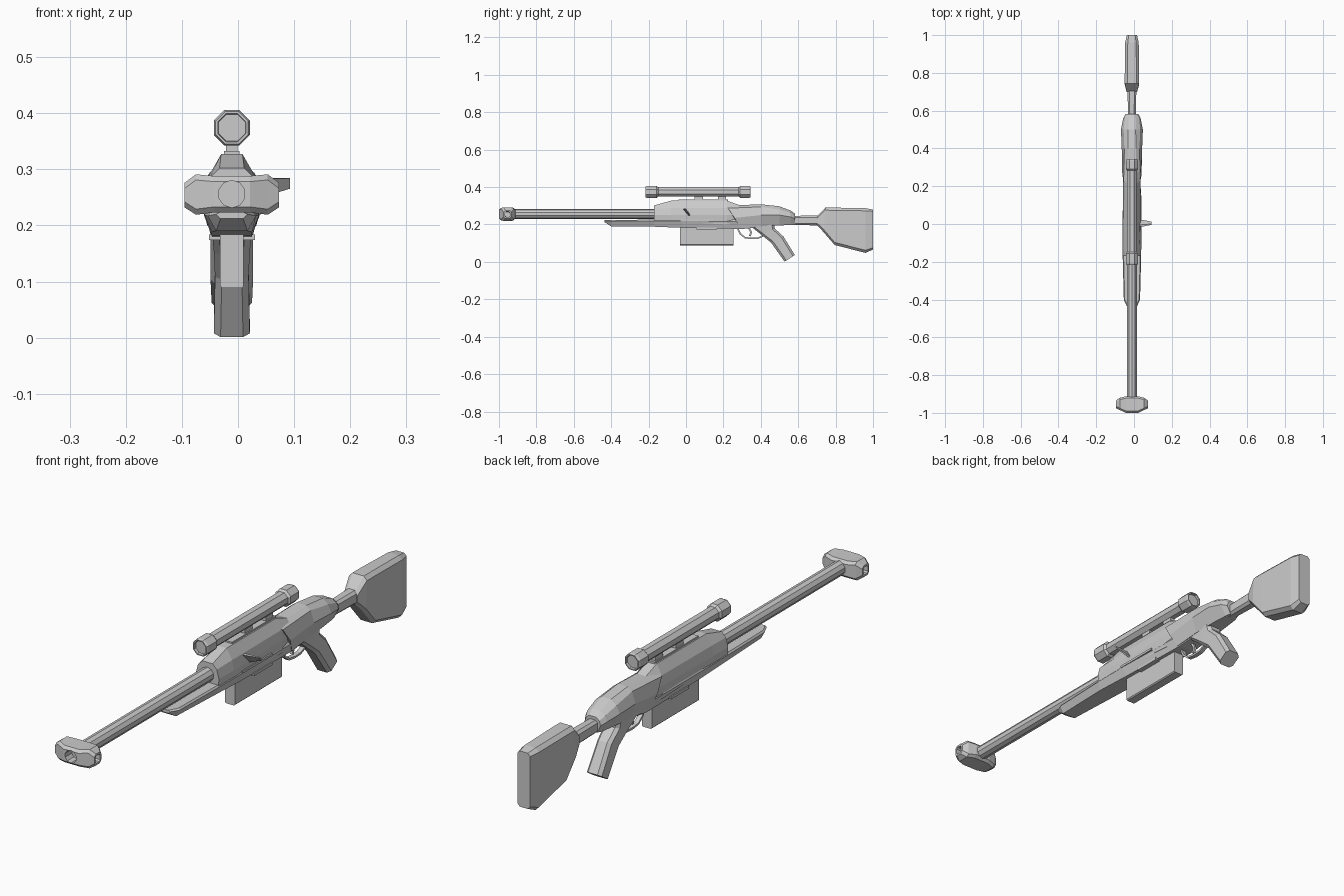
import bpy, bmesh, math
from mathutils import Vector

if "Cube" in bpy.data.objects:
    bpy.data.objects.remove(bpy.data.objects["Cube"])

CX = -0.011          # the rifle axis; the bolt handle shifts the bounds
BARREL_Z = 0.256
SCOPE_Z = 0.374

grey = bpy.data.materials.new("light_grey")
grey.diffuse_color = (0.6, 0.6, 0.6, 1)
grey.use_nodes = True
grey.node_tree.nodes["Principled BSDF"].inputs["Base Color"].default_value = grey.diffuse_color


def finish(bm, name):
    bmesh.ops.recalc_face_normals(bm, faces=bm.faces)
    me = bpy.data.meshes.new(name)
    bm.to_mesh(me)
    bm.free()
    ob = bpy.data.objects.new(name, me)
    ob.location.x = CX
    me.materials.append(grey)
    bpy.context.collection.objects.link(ob)
    return ob


def loft_bm(rings):
    """Skin closed rings of equal length and cap both ends."""
    bm = bmesh.new()
    rows = [[bm.verts.new(p) for p in r] for r in rings]
    for a, b in zip(rows, rows[1:]):
        for i in range(len(a)):
            j = (i + 1) % len(a)
            bm.faces.new((a[i], a[j], b[j], b[i]))
    bm.faces.new(rows[0])
    bm.faces.new(rows[-1])
    return bm


def loft(name, rings):
    return finish(loft_bm(rings), name)


def mirror_ring(half):
    """Half section of (x, y, z) from top to bottom, mirrored in x."""
    return list(half) + [(-x, y, z) for x, y, z in reversed(half)]


def section(y, pts):
    return mirror_ring([(x, y, z) for x, z in pts])


def chamfer_ring(p, q, h, c):
    """Chamfered rectangle between two (y, z) points, half width h."""
    p, q = Vector(p), Vector(q)
    d = (q - p).normalized() * c
    return mirror_ring([(h - c, *p), (h, *(p + d)), (h, *(q - d)), (h - c, *q)])


def tube(name, z, stations, n):
    """Round part along y from (y, radius) stations."""
    def circle(y, r):
        r /= math.cos(math.pi / n)
        return [(r * math.cos((i + .5) * math.tau / n), y,
                 z + r * math.sin((i + .5) * math.tau / n)) for i in range(n)]
    return loft(name, [circle(y, r) for y, r in stations])


def box(name, x, y, z):
    return loft(name, [[(x[0], v, z[0]), (x[1], v, z[0]), (x[1], v, z[1]), (x[0], v, z[1])] for v in y])


# Barrel with open muzzle
tube("barrel", BARREL_Z, [(-0.96, 0.026), (-0.15, 0.026)], 10)

# Muzzle brake, lofted sideways, with recessed vents and a bore
def brake_ring(x, y0, y1, z0, z1, c=0.01):
    return [(x, y0 + c, z0), (x, y1 - c, z0), (x, y1, z0 + c), (x, y1, z1 - c),
            (x, y1 - c, z1), (x, y0 + c, z1), (x, y0, z1 - c), (x, y0, z0 + c)]

half = [(0.084, -0.976, -0.934, 0.232, 0.276), (0.064, -0.985, -0.92, 0.219, 0.291),
        (0.032, -1.0, -0.912, 0.223, 0.288)]
bm = loft_bm([brake_ring(-x, *r) for x, *r in half] +
             [brake_ring(x, *r) for x, *r in reversed(half)])
bmesh.ops.recalc_face_normals(bm, faces=bm.faces)
ends = [f for f in bm.faces if abs(f.calc_center_median().x) > 0.083]
bmesh.ops.inset_individual(bm, faces=ends, thickness=0.008)
bmesh.ops.inset_individual(bm, faces=ends, thickness=0.001, depth=-0.03)
brake = finish(bm, "muzzle_brake")
bore = tube("bore_cutter", BARREL_Z, [(-1.05, 0.023), (-0.95, 0.023)], 10)
bore.hide_render = True
bore.hide_viewport = True
cut = brake.modifiers.new("bore", 'BOOLEAN')
cut.object = bore
cut.operation = 'DIFFERENCE'
cut.solver = 'EXACT'

# Front receiver
loft("receiver_front", [
    section(-0.17, [(0.022, 0.302), (0.040, 0.284), (0.049, 0.25), (0.047, 0.222)]),
    section(-0.08, [(0.019, 0.327), (0.042, 0.287), (0.050, 0.25), (0.047, 0.215)]),
    section(0.22, [(0.019, 0.327), (0.040, 0.287), (0.046, 0.25), (0.044, 0.20)]),
    section(0.30, [(0.019, 0.298), (0.038, 0.283), (0.044, 0.25), (0.034, 0.20)])])

# Rear receiver shell with slanted front edge
loft("receiver_rear", [
    mirror_ring([(0.021, 0.21, 0.300), (0.044, 0.225, 0.287), (0.051, 0.26, 0.235), (0.037, 0.29, 0.18)]),
    section(0.40, [(0.021, 0.308), (0.040, 0.294), (0.054, 0.25), (0.036, 0.190)]),
    section(0.50, [(0.020, 0.297), (0.044, 0.280), (0.058, 0.25), (0.030, 0.195)]),
    section(0.56, [(0.018, 0.274), (0.038, 0.262), (0.046, 0.24), (0.024, 0.197)]),
    section(0.582, [(0.015, 0.258), (0.028, 0.247), (0.034, 0.23), (0.018, 0.200)])])

# Fore-end and lower receiver
loft("fore_end", [
    section(-0.435, [(0.020, 0.224), (0.028, 0.220), (0.020, 0.212)]),
    section(-0.40, [(0.038, 0.224), (0.043, 0.217), (0.028, 0.190)]),
    section(-0.17, [(0.044, 0.226), (0.049, 0.219), (0.036, 0.188)]),
    section(-0.02, [(0.044, 0.226), (0.050, 0.219), (0.036, 0.182)]),
    section(0.30, [(0.040, 0.226), (0.045, 0.215), (0.034, 0.176)]),
    section(0.40, [(0.036, 0.226), (0.042, 0.215), (0.030, 0.185)])])

# Magazine, its release strips and the ejection ledge
loft("magazine", [chamfer_ring((y, 0.2), (y, 0.088), 0.021, 0.004) for y in (-0.033, 0.253)])
box("release_strip", (-0.041, 0.041), (0.055, 0.165), (0.174, 0.184))
box("ejection_ledge", (0.03, 0.052), (-0.03, 0.15), (0.219, 0.228))

# Bolt handle, a tilted blade with a knob
def bolt_ring(x, z, s):
    return [(x, 0.004 + a * s, z + b * s) for a, b in
            ((-0.020, 0.019), (-0.009, 0.021), (0.020, -0.017), (0.011, -0.021))]

loft("bolt_handle", [bolt_ring(0.03, 0.262, 1), bolt_ring(0.066, 0.268, 0.8),
                     bolt_ring(0.084, 0.272, 0.6), bolt_ring(0.104, 0.275, 0.45)])

# Pistol grip
loft("grip", [chamfer_ring((0.34, 0.195), (0.47, 0.21), 0.036, 0.012),
              chamfer_ring((0.40, 0.147), (0.475, 0.178), 0.032, 0.012),
              chamfer_ring((0.455, 0.103), (0.52, 0.137), 0.030, 0.012),
              chamfer_ring((0.527, 0.001), (0.582, 0.037), 0.032, 0.012)])

# Trigger guard and trigger
def strip(name, pts, w, t):
    rings = []
    for i, p in enumerate(pts):
        d = Vector(pts[min(i + 1, len(pts) - 1)]) - Vector(pts[max(i - 1, 0)])
        n = Vector((-d.y, d.x)).normalized() * t
        a, b = Vector(p) + n, Vector(p) - n
        rings.append([(-w, *a), (w, *a), (w, *b), (-w, *b)])
    loft(name, rings)

strip("trigger_guard", [(0.275, 0.182), (0.29, 0.15), (0.315, 0.13), (0.35, 0.125),
                        (0.385, 0.127), (0.42, 0.142)], 0.009, 0.004)
strip("trigger", [(0.335, 0.185), (0.348, 0.16), (0.342, 0.138)], 0.005, 0.005)

# Stock and its neck
loft("stock_neck", [chamfer_ring((0.56, 0.246), (0.56, 0.197), 0.020, 0.009),
                    chamfer_ring((0.73, 0.248), (0.73, 0.195), 0.024, 0.010)])
loft("stock", [chamfer_ring((0.70, 0.242), (0.70, 0.198), 0.028, 0.010),
               chamfer_ring((0.745, 0.290), (0.737, 0.157), 0.038, 0.014),
               chamfer_ring((0.795, 0.290), (0.795, 0.090), 0.038, 0.014),
               chamfer_ring((0.96, 0.287), (0.96, 0.048), 0.036, 0.014),
               chamfer_ring((1.0, 0.280), (1.0, 0.066), 0.027, 0.010)])

# Scope tube with recessed lenses at both flared ends
tube("scope", SCOPE_Z, [(-0.205, 0.024), (-0.216, 0.025), (-0.216, 0.029), (-0.208, 0.032),
                        (-0.157, 0.032), (-0.148, 0.025), (0.282, 0.025), (0.29, 0.032),
                        (0.337, 0.032), (0.345, 0.029), (0.345, 0.025), (0.335, 0.024)], 8)

# Scope mounts
for i, y in enumerate((0.045, 0.17)):
    box(f"scope_mount_{i + 1}", (-0.010, 0.010), (y, y + 0.045), (0.32, 0.355))
box("scope_rail", (-0.014, 0.014), (-0.04, 0.225), (0.322, 0.333))
